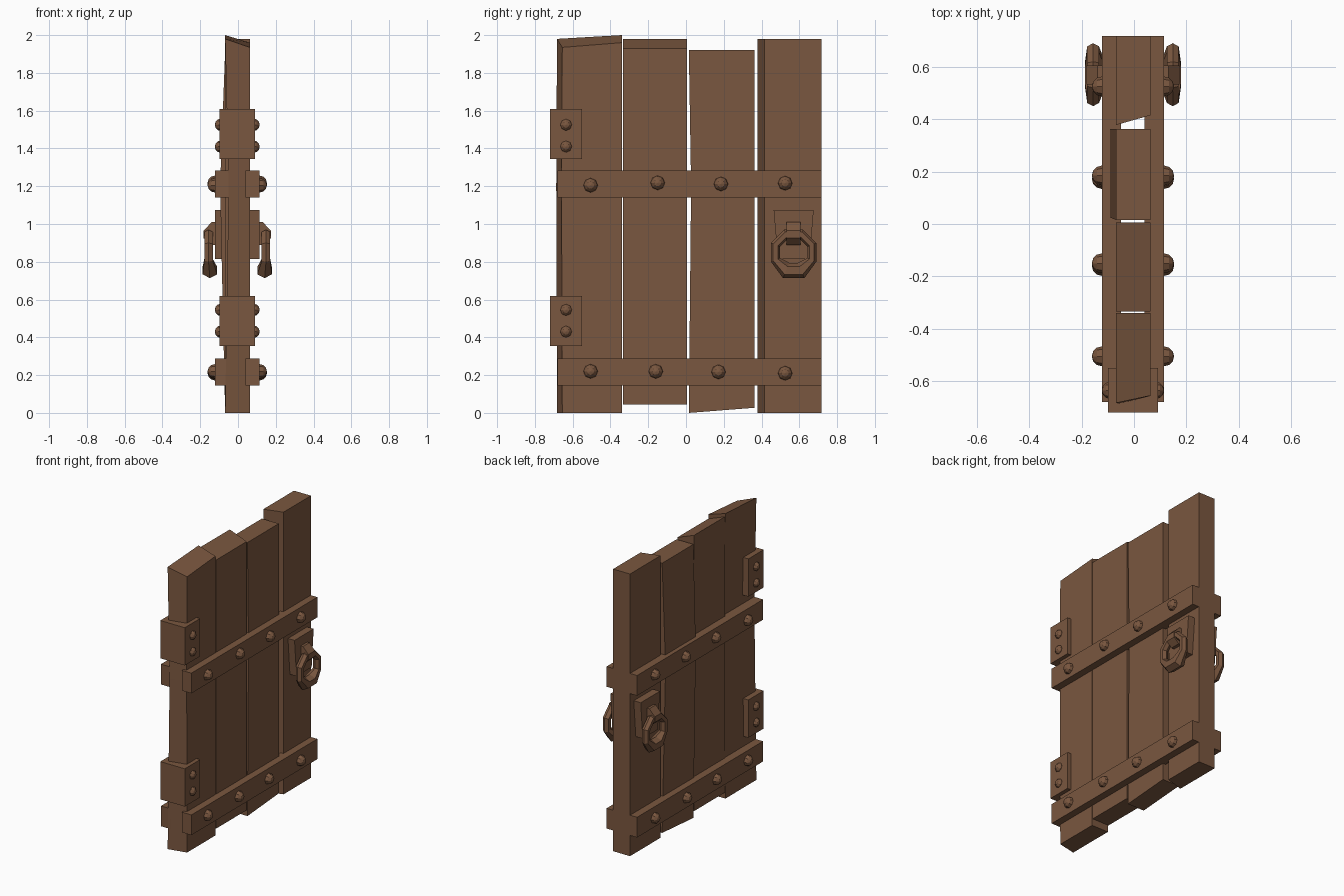
import bpy, bmesh, math
from mathutils import Matrix, Vector

if "Cube" in bpy.data.objects:
    bpy.data.objects.remove(bpy.data.objects["Cube"])

wood = bpy.data.materials.new("brown_wood")
wood.diffuse_color = (0.195, 0.095, 0.05, 1)
wood.use_nodes = True
wood.node_tree.nodes["Principled BSDF"].inputs["Base Color"].default_value = wood.diffuse_color
CX = -0.004  # mid-plane of the door thickness


def finish(name, bm):
    bmesh.ops.recalc_face_normals(bm, faces=bm.faces[:])
    me = bpy.data.meshes.new(name)
    bm.to_mesh(me)
    bm.free()
    me.materials.append(wood)
    ob = bpy.data.objects.new(name, me)
    bpy.context.collection.objects.link(ob)
    return ob


def loft(name, rings, closed=False):
    """Skin a list of point loops; cap the ends unless the loft closes on itself."""
    bm = bmesh.new()
    vs = [[bm.verts.new(p) for p in r] for r in rings]
    n, m = len(rings), len(rings[0])
    for i in range(n if closed else n - 1):
        a, b = vs[i], vs[(i + 1) % n]
        for j in range(m):
            k = (j + 1) % m
            bm.faces.new((a[j], a[k], b[k], b[j]))
    if not closed:
        bm.faces.new(vs[0])
        bm.faces.new(vs[-1])
    return finish(name, bm)


def box(name, x0, x1, y0, y1, z0, z1):
    return loft(name, [[(x0, y0, z), (x1, y0, z), (x1, y1, z), (x0, y1, z)] for z in (z0, z1)])


def bolt(name, x, y, z, r):
    bm = bmesh.new()
    mat = Matrix.Translation((x, y, z)) @ Matrix.Rotation(math.pi / 2, 4, 'Y')
    bmesh.ops.create_uvsphere(bm, u_segments=8, v_segments=6, radius=r, matrix=mat)
    finish(name, bm)


def plank(name, y0b, y0f, y1, bottom, top, mid_x=-0.068, mid_dy=0.0):
    """y0b / y0f: left edge on the -x / +x face. bottom: z at (y0, y1).
    top: z at (-x y0, +x y0, +x y1, -x y1). mid_x: bow of the -x face."""
    xb, xf = -0.068, 0.063
    b0, b1 = bottom
    loft(name, [
        [(xb, y0b, b0), (xf, y0f, b0), (xf, y1, b1), (xb, y1, b1)],
        [(mid_x, y0b + mid_dy, 1.2), (xf, y0f + mid_dy, 1.2), (xf, y1, 1.2), (mid_x, y1, 1.2)],
        [(xb, y0b, top[0]), (xf, y0f, top[1]), (xf, y1, top[2]), (xb, y1, top[3])]])


# Four uneven planks
plank("plank_1", -0.683, -0.655, -0.34, (0, 0), (1.98, 1.935, 1.96, 2.0), -0.05, -0.004)
plank("plank_2", -0.334, -0.334, 0.006, (0.045, 0.045), (1.98, 1.93, 1.93, 1.98))
plank("plank_3", 0.015, 0.015, 0.362, (0, 0.027), (1.92,) * 4, -0.095, 0.012)
plank("plank_4", 0.378, 0.415, 0.718, (0, 0), (1.98,) * 4)

# Hinge blocks wrapped round the hinge edge
for i, z in enumerate((0.355, 1.345)):
    box(f"hinge_{i}", CX - 0.095, CX + 0.095, -0.72, -0.55, z, z + 0.265)

strap_bolts = [(-0.505, 0.22), (-0.16, 0.22), (0.172, 0.217), (0.525, 0.21),
               (-0.505, 1.205), (-0.15, 1.218), (0.185, 1.212), (0.525, 1.216)]

# Fittings on both faces
for side, s in (("front", 1), ("back", -1)):
    def X(d):
        return CX + s * d

    for i, z in enumerate((0.145, 1.14)):
        box(f"strap_{side}_{i}", X(0.045), X(0.118), -0.68, 0.717, z, z + 0.142)
    for i, (y, z) in enumerate(strap_bolts):
        bolt(f"strap_bolt_{side}_{i}", X(0.119), y, z, 0.038)
    for i, z in enumerate((0.43, 0.545, 1.41, 1.525)):
        bolt(f"hinge_bolt_{side}_{i}", X(0.086), -0.635, z, 0.033)

    # Tapered handle plate
    loft(f"handle_plate_{side}", [
        [(X(0.05), 0.57 - w, z), (X(0.118), 0.57 - w, z), (X(0.118), 0.57 + w, z), (X(0.05), 0.57 + w, z)]
        for w, z in ((0.084, 0.815), (0.106, 1.075))])

    # Bracket holding the ring
    prof = [(0.1, 1.01), (0.135, 1.01), (0.178, 0.965), (0.178, 0.925), (0.14, 0.89), (0.1, 0.89)]
    loft(f"handle_bracket_{side}", [[(X(d), y, z) for d, z in prof] for y in (0.533, 0.605)])

    # Eight-sided ring, thicker at the bottom
    rings = []
    for i in range(8):
        a = math.radians(22.5 + 45 * i)
        out = Vector((0, math.cos(a), math.sin(a)))
        low = math.sin(a) < -0.8
        t = 0.044 if low else 0.026
        d = 0.145 if low else 0.152
        c = Vector((X(d), 0.57, 0.85)) + out * 0.104
        rings.append([c + out * t * math.cos(b) + Vector((t * math.sin(b), 0, 0))
                      for b in (math.pi / 3 * k for k in range(6))])
    loft(f"handle_ring_{side}", rings, closed=True)
